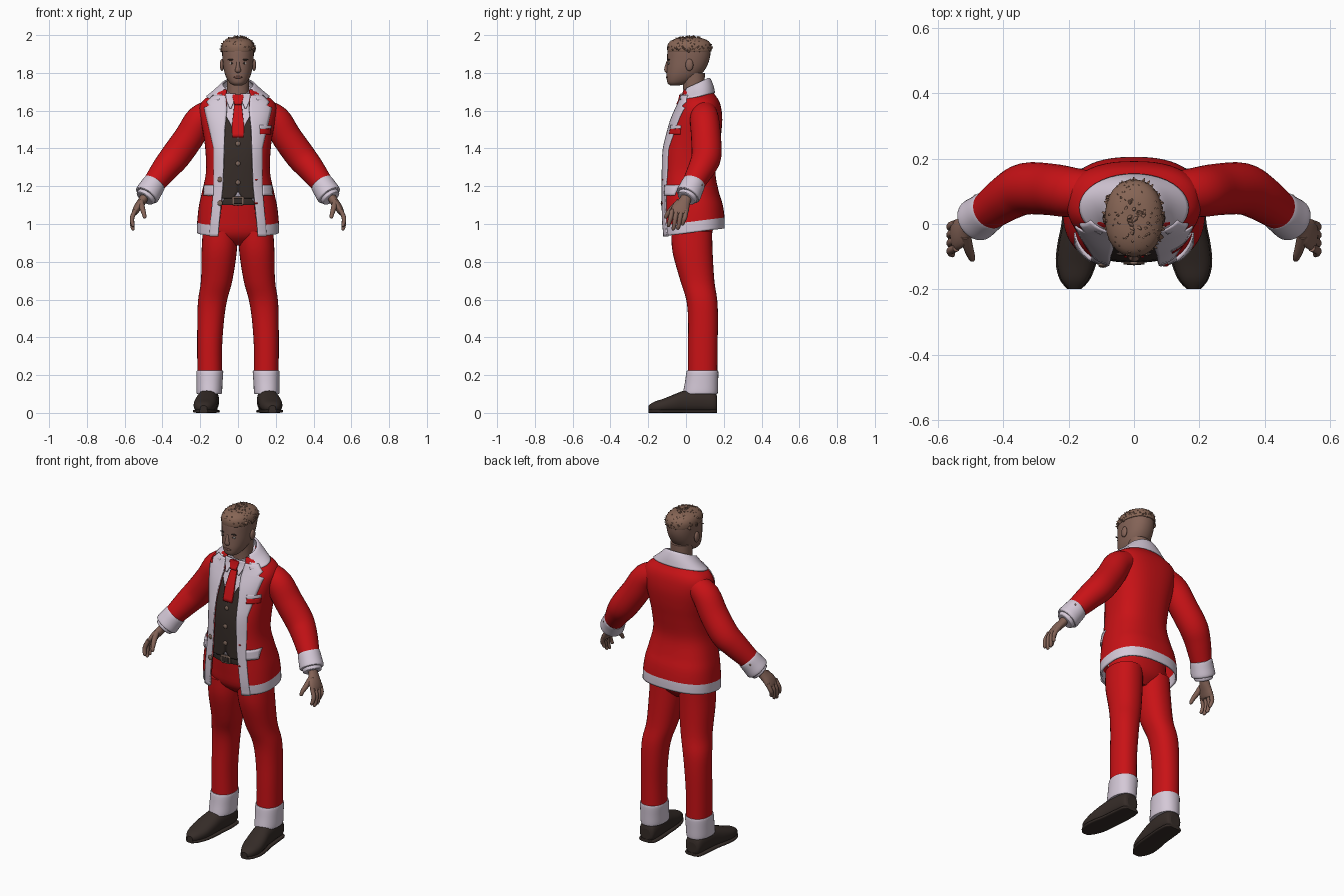
import bpy, bmesh, math, random
from mathutils import Vector, Matrix

random.seed(4)
default_cube = bpy.data.objects.get("Cube")
if default_cube:
    bpy.data.objects.remove(default_cube, do_unlink=True)


def material(name, r, g, b):
    mat = bpy.data.materials.new(name)
    mat.use_nodes = True
    mat.diffuse_color = (r, g, b, 1)
    shader = next(n for n in mat.node_tree.nodes if n.type == 'BSDF_PRINCIPLED')
    shader.inputs["Base Color"].default_value = (r, g, b, 1)
    shader.inputs["Roughness"].default_value = .8
    return mat


RED = material("suit red", .58, .006, .008)
WHITE = material("trim white", .66, .58, .68)
SKIN = material("skin brown", .23, .125, .095)
HAIR = material("hair brown", .24, .13, .09)
DARK = material("dark leather", .036, .025, .021)
BRASS = material("button bronze", .2, .13, .1)
LIP = material("lip brown", .16, .07, .055)
EYE = material("eye white", .45, .42, .4)


def finish(name, bm, mats, mirror=False, thick=0):
    """Turn a bmesh into a smooth object with optional mirror and thickness."""
    bmesh.ops.recalc_face_normals(bm, faces=bm.faces)
    for face in bm.faces:
        face.smooth = len(face.verts) < 8
    mesh = bpy.data.meshes.new(name)
    bm.to_mesh(mesh)
    bm.free()
    for mat in mats:
        mesh.materials.append(mat)
    obj = bpy.data.objects.new(name, mesh)
    bpy.context.scene.collection.objects.link(obj)
    if mirror:
        obj.modifiers.new("mirror", 'MIRROR')
    if thick:
        solid = obj.modifiers.new("thickness", 'SOLIDIFY')
        solid.thickness, solid.offset = thick, 0
    return obj


def skin_rings(name, rings, mats, closed=True, rule=None, **options):
    """Bridge rows of points; rule gives the material index of each row."""
    bm = bmesh.new()
    rows = [[bm.verts.new(p) for p in ring] for ring in rings]
    count = len(rows[0])
    for i in range(len(rows) - 1):
        for j in range(count if closed else count - 1):
            k = (j + 1) % count
            face = bm.faces.new((rows[i][j], rows[i][k], rows[i + 1][k], rows[i + 1][j]))
            face.material_index = rule(i) if rule else 0
    if closed:
        bm.faces.new(rows[0])
        bm.faces.new(rows[-1])
    return finish(name, bm, mats, **options)


def smooth(sections, steps=4):
    """Catmull-Rom interpolation of section tuples."""
    out = []
    last = len(sections) - 1
    for i in range(last):
        quad = [sections[min(max(i + d, 0), last)] for d in (-1, 0, 1, 2)]
        for j in range(steps):
            t = j / steps
            out.append(tuple(
                b + t / 2 * (c - a + t * (2 * a - 5 * b + 4 * c - d + t * (3 * (b - c) + d - a)))
                for a, b, c, d in zip(*quad)))
    return out + [tuple(sections[last])]


def power(v, e):
    return math.copysign(abs(v) ** e, v)


def loft(name, sections, *mats, n=2.2, seg=32, is_open=False, **options):
    """Level rings: x, y, z, half depth, half width, tilt, half front gap."""
    rings = []
    for cx, cy, cz, ry, rx, tilt, gap in smooth([tuple(s) + (0,) * (7 - len(s)) for s in sections]):
        start = math.asin(min(1, (max(gap, 0) / rx) ** (n / 2)))
        ring = []
        for j in range(seg + is_open):
            a = start + (2 * math.pi - 2 * start) * j / seg
            y = -ry * power(math.cos(a), 2 / n)
            ring.append((cx + rx * power(math.sin(a), 2 / n), cy + y, cz + tilt * y))
        rings.append(ring)
    return skin_rings(name, rings, mats, closed=not is_open, **options)


def tube(name, sections, mat, ref=(0, 1, 0), axis=None, n=2, seg=20, mirror=True):
    """Oriented rings: x, y, z, radius along ref, radius across."""
    path = smooth([tuple(s) if len(s) == 5 else tuple(s) + (s[3],) for s in sections])
    pts = [Vector(s[:3]) for s in path]
    rings = []
    for i, s in enumerate(path):
        t = Vector(axis) if axis else pts[min(i + 1, len(pts) - 1)] - pts[max(i - 1, 0)]
        t.normalize()
        a = (Vector(ref) - t * t.dot(Vector(ref))).normalized()
        b = t.cross(a)
        turns = [2 * math.pi * j / seg for j in range(seg)]
        rings.append([pts[i] + a * s[3] * power(math.cos(u), 2 / n) + b * s[4] * power(math.sin(u), 2 / n)
                      for u in turns])
    return skin_rings(name, rings, [mat], mirror=mirror)


def ball(name, loc, size, mat, mirror=False):
    bm = bmesh.new()
    bmesh.ops.create_uvsphere(bm, u_segments=16, v_segments=10, radius=1,
                              matrix=Matrix.Translation(loc) @ Matrix.Diagonal((*size, 1)))
    return finish(name, bm, [mat], mirror=mirror)


# Jacket body, open at the front, with a white hem
JACKET = [(0, .04, .956, .16, .213, .13, .105), (0, .037, 1.013, .162, .211, .13, .1),
          (0, .032, 1.09, .157, .203, .08, .09), (0, .022, 1.165, .147, .187, .03, .085),
          (0, .013, 1.27, .138, .165, 0, .08), (0, .022, 1.38, .143, .167, 0, .075),
          (0, .04, 1.47, .14, .178, 0, .075), (0, .056, 1.55, .131, .193, 0, .065),
          (0, .067, 1.61, .115, .2, 0, .06), (0, .07, 1.65, .1, .182, 0, .06),
          (0, .064, 1.68, .086, .14, 0, .06), (0, .055, 1.71, .075, .09, 0, .06)]
loft("jacket", JACKET, RED, WHITE, n=2.5, seg=48, is_open=True, thick=.01,
     rule=lambda i: int(i < 4))
SURFACE = smooth(JACKET)


def front_y(x, z):
    """Depth of the jacket front at a given width and height."""
    z = min(max(z, SURFACE[0][2]), SURFACE[-1][2])
    low, high = next((a, b) for a, b in zip(SURFACE, SURFACE[1:]) if z <= b[2])
    t = (z - low[2]) / (high[2] - low[2])
    cy, ry, rx = (low[k] + t * (high[k] - low[k]) for k in (1, 3, 4))
    return cy - ry * (1 - min(abs(x) / rx, .999) ** 2.5) ** .4


def panel(name, rows, depth, mat, mirror=True, thick=.006):
    """Cloth plate following the chest; rows are inner x, outer x, height."""
    rings = []
    for a, b in zip(rows, rows[1:]):
        for step in range(5):
            x0, x1, z = (p + (q - p) * step / 4 for p, q in zip(a, b))
            if step or a is rows[0]:
                rings.append([(x, front_y(x, z) + depth, z)
                              for x in (x0 + (x1 - x0) * s / 8 for s in range(9))])
    return skin_rings(name, rings, [mat], closed=False, mirror=mirror, thick=thick)


# White lapels and collar
panel("lapels", [(.105, .15, .934), (.1, .145, 1), (.08, .127, 1.2), (.073, .127, 1.4),
                 (.07, .15, 1.5), (.06, .172, 1.59), (.058, .178, 1.615), (.06, .152, 1.625),
                 (.062, .165, 1.645), (.066, .13, 1.68)], -.008, WHITE, thick=.009)
loft("collar", [(0, .05, 1.672, .1, .165, .22, .1), (0, .052, 1.705, .088, .122, .34, .085),
                (0, .048, 1.733, .077, .09, .45, .072), (0, .046, 1.735, .07, .08, .45, .066)],
     WHITE, n=2, is_open=True, thick=.009)

# Shirt, vest and tie
panel("shirt_front", [(0, .1, 1.12), (0, .1, 1.4), (0, .1, 1.66), (0, .07, 1.69)], .02, WHITE)
loft("shirt_collar", [(0, .04, 1.66, .066, .074, .4), (0, .044, 1.69, .066, .072, .45),
                      (0, .046, 1.715, .064, .068, .5)], WHITE)
panel("shirt_collar_points", [(.036, .044, 1.612), (.02, .06, 1.65), (.012, .066, 1.69)], -.006, WHITE)
panel("vest", [(.025, .12, 1.135), (0, .12, 1.17), (0, .12, 1.45), (.04, .12, 1.53),
               (.078, .12, 1.6), (.09, .12, 1.64)], .01, DARK)
panel("tie", [(0, .03, 1.46), (0, .031, 1.53), (0, .021, 1.62), (0, .018, 1.638)], .003, RED)
panel("tie_knot", [(0, .019, 1.632), (0, .03, 1.675), (0, .024, 1.685)], -.008, RED, thick=.012)

# Pockets
panel("pocket_flaps", [(.13, .178, 1.15), (.128, .176, 1.205)], -.012, WHITE, thick=.014)
panel("breast_pocket_welt", [(.115, .17, 1.475), (.115, .172, 1.503)], -.009, RED, False, .009)
panel("breast_pocket_trim", [(.112, .172, 1.505), (.112, .174, 1.522)], -.009, WHITE, False, .009)

# Buttons
for z in (1.22, 1.32, 1.425):
    ball("vest_button", (0, front_y(0, z) + .005, z), (.013, .006, .013), BRASS)
for z in (1.11, 1.235):
    ball("jacket_button", (-.095, front_y(.095, z) - .013, z), (.014, .006, .014), BRASS)
    ball("buttonhole", (.095, front_y(.095, z) - .012, z), (.011, .003, .004), RED)

# Sleeves and their cuffs
tube("sleeves", [(.13, .095, 1.595, .066), (.2, .098, 1.553, .077), (.258, .106, 1.46, .079),
                 (.33, .108, 1.36, .079), (.38, .085, 1.3, .072), (.43, .05, 1.235, .062),
                 (.46, .028, 1.195, .055)], RED, seg=28)
tube("sleeve_cuffs", [(.44, .043, 1.219, .056), (.443, .041, 1.215, .062), (.463, .026, 1.184, .065),
                      (.481, .013, 1.156, .067), (.485, .01, 1.15, .061)], WHITE, seg=28)
tube("shirt_cuffs", [(.475, .017, 1.165, .052), (.49, .006, 1.14, .053), (.494, .003, 1.134, .046)], WHITE)
for dx in (0, .014):
    ball("cuff_buttons", (.484 + dx, .082 - dx, 1.205 - 2 * dx), (.008, .008, .008), BRASS, True)

# Hands
tube("palms", [(.48, .012, 1.17, .028, .022), (.505, -.005, 1.125, .031, .023),
               (.53, -.026, 1.09, .045, .021), (.547, -.036, 1.06, .045, .016),
               (.549, -.037, 1.052, .03, .008)], SKIN)
for i, reach in enumerate((.985, .966, .97, .992)):
    y = -.073 + .025 * i
    tube("finger", [(.543, y, 1.075, .012), (.56, y - .008, 1.035, .0125),
                    (.56, y - .015, reach + .025, .011), (.555, y - .02, reach + .006, .009),
                    (.553, y - .021, reach, .003)], SKIN, seg=10)
tube("thumbs", [(.514, -.035, 1.12, .016), (.507, -.07, 1.085, .015), (.498, -.097, 1.055, .012),
                (.494, -.107, 1.035, .009), (.493, -.109, 1.029, .003)], SKIN, seg=10)

# Trousers, turn-ups and belt
loft("trouser_legs", [(.149, .088, .19, .077, .066), (.15, .089, .35, .078, .066),
                      (.144, .09, .5, .079, .071), (.134, .083, .6, .082, .077),
                      (.113, .06, .7, .09, .083), (.1, .035, .85, .106, .093),
                      (.095, .03, .96, .108, .092)], RED, mirror=True)
loft("trouser_seat", [(0, .035, .885, .05, .06), (0, .03, .94, .105, .17), (0, .027, 1.03, .12, .172),
                      (0, .025, 1.13, .13, .16)], RED)
loft("trouser_cuffs", [(.152, .076, .102, .086, .06), (.152, .076, .105, .092, .067),
                       (.151, .082, .16, .088, .069), (.149, .087, .218, .084, .071),
                       (.149, .087, .222, .078, .065)], WHITE, mirror=True)
loft("belt", [(0, .025, 1.1, .138, .165), (0, .025, 1.12, .14, .166), (0, .025, 1.143, .138, .165)], DARK)
tube("belt_buckle", [(x, -.117, 1.122, .006, r) for x, r in ((0, .024), (.02, .024), (.032, .018))],
     BRASS, axis=(1, 0, 0), n=4)
tube("buckle_inset", [(x, -.122, 1.122, .003, .015) for x in (0, .01, .022)], DARK, axis=(1, 0, 0), n=4)

# Shoes with soles
SHOE = [(.153, .165, .05, .03, .03), (.153, .15, .058, .056, .048), (.155, .08, .064, .063, .055),
        (.162, 0, .061, .06, .056), (.17, -.06, .05, .049, .06), (.177, -.12, .038, .037, .058),
        (.181, -.17, .03, .028, .042), (.182, -.198, .025, .014, .018)]
tube("shoes", SHOE, DARK, ref=(0, 0, 1), axis=(0, -1, 0), n=2.4)
tube("soles", [(x, y, .009, .009, w + .004) for x, y, _, _, w in SHOE], DARK,
     ref=(0, 0, 1), axis=(0, -1, 0), n=4)

# Neck and head
loft("neck", [(0, .045, 1.63, .06, .064), (0, .042, 1.7, .056, .058), (0, .04, 1.8, .06, .06)], SKIN)
loft("head", [(0, -.06, 1.733, .022, .022), (0, -.042, 1.747, .056, .044), (0, -.018, 1.78, .085, .064),
              (0, 0, 1.82, .102, .076), (0, .012, 1.87, .112, .082), (0, .016, 1.92, .114, .084),
              (0, .017, 1.955, .107, .079), (0, .017, 1.978, .08, .055), (0, .017, 1.985, .02, .015)], SKIN)
tube("nose", [(0, -.096, 1.862, .006, .007), (0, -.103, 1.835, .009, .01), (0, -.104, 1.813, .011, .016),
              (0, -.099, 1.803, .005, .011)], SKIN, mirror=False)
ball("ears", (.085, .018, 1.842), (.011, .021, .032), SKIN, True)
ball("eyes", (.032, -.09, 1.851), (.013, .005, .006), EYE, True)
ball("irises", (.032, -.0935, 1.851), (.0055, .003, .0055), DARK, True)
ball("eyebrows", (.034, -.091, 1.87), (.021, .006, .004), DARK, True)
ball("lips", (0, -.099, 1.777), (.023, .007, .007), LIP)

# Hair cap and tufts combed over it
loft("hair_cap", [(0, .018, 1.913, .113, .083), (0, .018, 1.917, .117, .088), (0, .018, 1.945, .116, .087),
                  (0, .018, 1.968, .1, .074), (0, .018, 1.985, .06, .045), (0, .018, 1.988, .01, .01)], HAIR)
bm = bmesh.new()
for i in range(150):
    turn, rise = random.uniform(0, 2 * math.pi), random.uniform(.05, 1)
    flat = math.sqrt(1 - rise * rise)
    normal = Vector((flat * math.cos(turn), flat * math.sin(turn), rise))
    spot = Vector((normal.x * .084, .018 + normal.y * .113, 1.917 + rise * .068))
    sweep = Vector((random.uniform(-1, 1), random.uniform(-1, 1), random.uniform(0, .6)))
    aim = (normal * .6 + sweep * .7).to_track_quat('Z', 'Y').to_matrix().to_4x4()
    bmesh.ops.create_cone(bm, cap_ends=True, segments=6, radius1=.013, radius2=.002, depth=.034,
                          matrix=Matrix.Translation(spot) @ aim)
for vert in bm.verts:
    vert.co.z = min(vert.co.z, 2)
finish("hair_tufts", bm, [HAIR])
